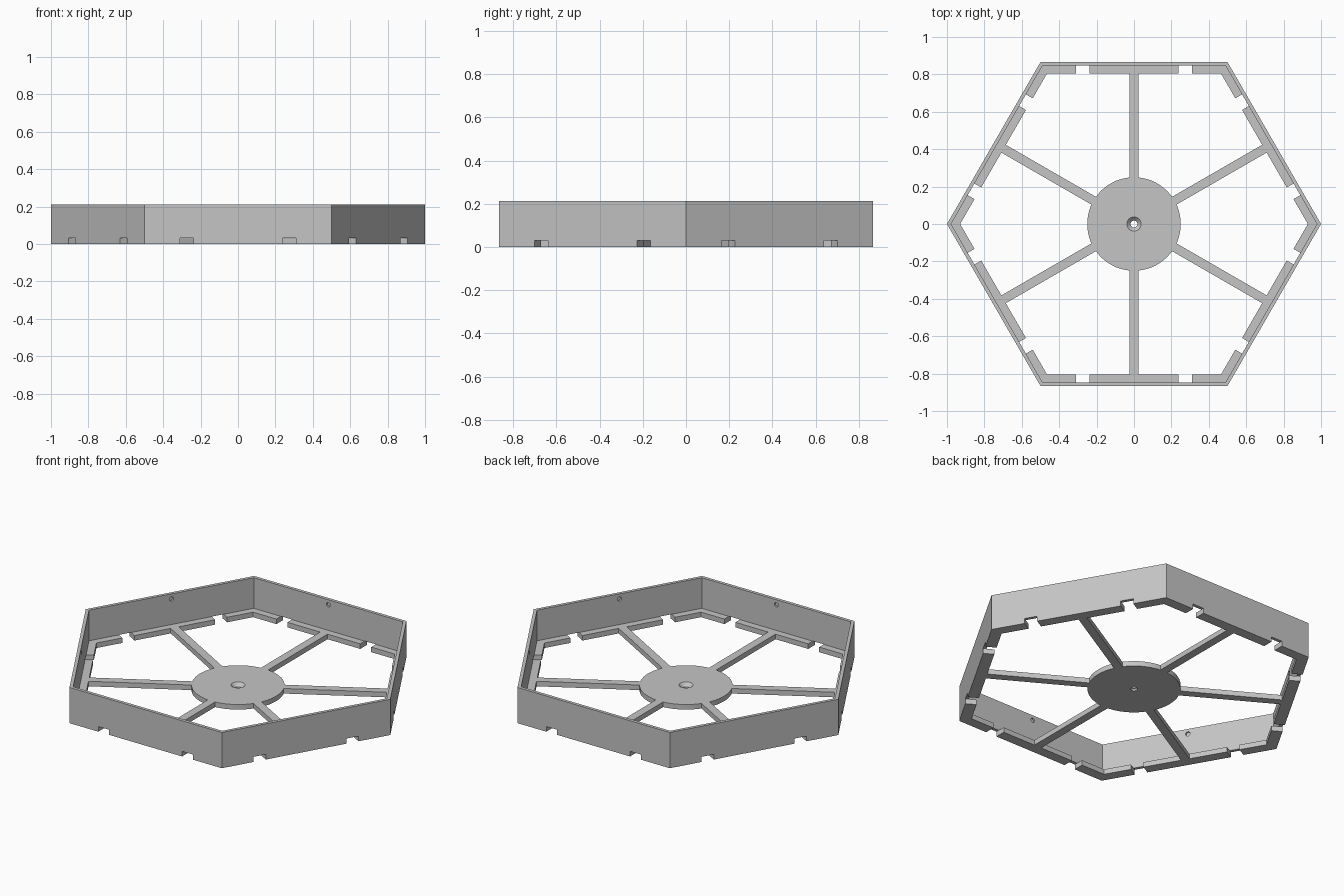
import bpy, bmesh, math
from mathutils import Matrix, Vector

if "Cube" in bpy.data.objects:
    bpy.data.objects.remove(bpy.data.objects["Cube"])

APOTHEM = math.cos(math.pi / 6)
HEIGHT, FLOOR = 0.212, 0.03
WALL_IN, LEDGE_IN = 0.847, 0.805

grey = bpy.data.materials.new("light_grey")
grey.use_nodes = True
colour = (0.56, 0.56, 0.56, 1)
grey.diffuse_color = colour
grey.node_tree.nodes["Principled BSDF"].inputs["Base Color"].default_value = colour


def make_object(name, bm):
    bmesh.ops.recalc_face_normals(bm, faces=bm.faces)
    mesh = bpy.data.meshes.new(name)
    bm.to_mesh(mesh)
    bm.free()
    mesh.materials.append(grey)
    obj = bpy.data.objects.new(name, mesh)
    bpy.context.collection.objects.link(obj)
    return obj


def lathe(name, profile, sides):
    """Turn a closed (radius, height) profile around z."""
    bm = bmesh.new()
    rings = []
    for i in range(sides):
        a = math.tau * i / sides
        rings.append([bm.verts.new((r * math.cos(a), r * math.sin(a), z)) for r, z in profile])
    n = len(profile)
    for i in range(sides):
        p, q = rings[i], rings[(i + 1) % sides]
        for j in range(n):
            k = (j + 1) % n
            bm.faces.new((p[j], q[j], q[k], p[k]))
    return make_object(name, bm)


def side_turn(i):
    """Rotation carrying +x to the middle of side i."""
    return Matrix.Rotation(math.radians(30 + 60 * i), 4, "Z")


def add_box(bm, turn, low, high):
    low, high = Vector(low), Vector(high)
    matrix = turn @ Matrix.Translation((low + high) / 2) @ Matrix.Diagonal((*(high - low), 1))
    bmesh.ops.create_cube(bm, size=1, matrix=matrix)


# Hexagonal wall with an inner ledge at the bottom
r_wall, r_ledge = WALL_IN / APOTHEM, LEDGE_IN / APOTHEM
rim = lathe("hexagonal_rim", [(1, 0), (1, HEIGHT), (r_wall, HEIGHT), (r_wall, FLOOR),
                              (r_ledge, FLOOR), (r_ledge, 0)], 6)

# Notches through the ledge and wall, and a small blind hole in each inner wall
bm = bmesh.new()
for i in range(6):
    for y in (-0.275, 0.275):
        add_box(bm, side_turn(i), (0.78, y - 0.036, -0.05), (0.9, y + 0.036, FLOOR + 0.0005))
    bmesh.ops.create_cone(bm, cap_ends=True, segments=16, radius1=0.013, radius2=0.013, depth=0.02,
                          matrix=side_turn(i) @ Matrix.Translation((WALL_IN, 0, 0.182))
                          @ Matrix.Rotation(math.pi / 2, 4, "Y"))
cutter = make_object("rim_cutter", bm)
cutter.hide_render = True
cut = rim.modifiers.new("cut", "BOOLEAN")
cut.operation, cut.solver, cut.object = "DIFFERENCE", "EXACT", cutter
bpy.context.view_layer.objects.active = rim
bpy.ops.object.modifier_apply(modifier="cut")
bpy.data.objects.remove(cutter)

# Round hub with a countersunk centre hole
hub = lathe("hub", [(0.018, 0), (0.25, 0), (0.25, FLOOR), (0.038, FLOOR), (0.018, 0.01)], 64)
bpy.ops.object.select_all(action="DESELECT")
hub.select_set(True)
bpy.context.view_layer.objects.active = hub
bpy.ops.object.shade_smooth_by_angle(angle=math.radians(30))

# Six spokes from the hub to the middle of each side
for i in range(6):
    bm = bmesh.new()
    add_box(bm, side_turn(i), (0.248, -0.024, 0), (LEDGE_IN + 0.001, 0.024, FLOOR))
    make_object(f"spoke_{i + 1}", bm)
